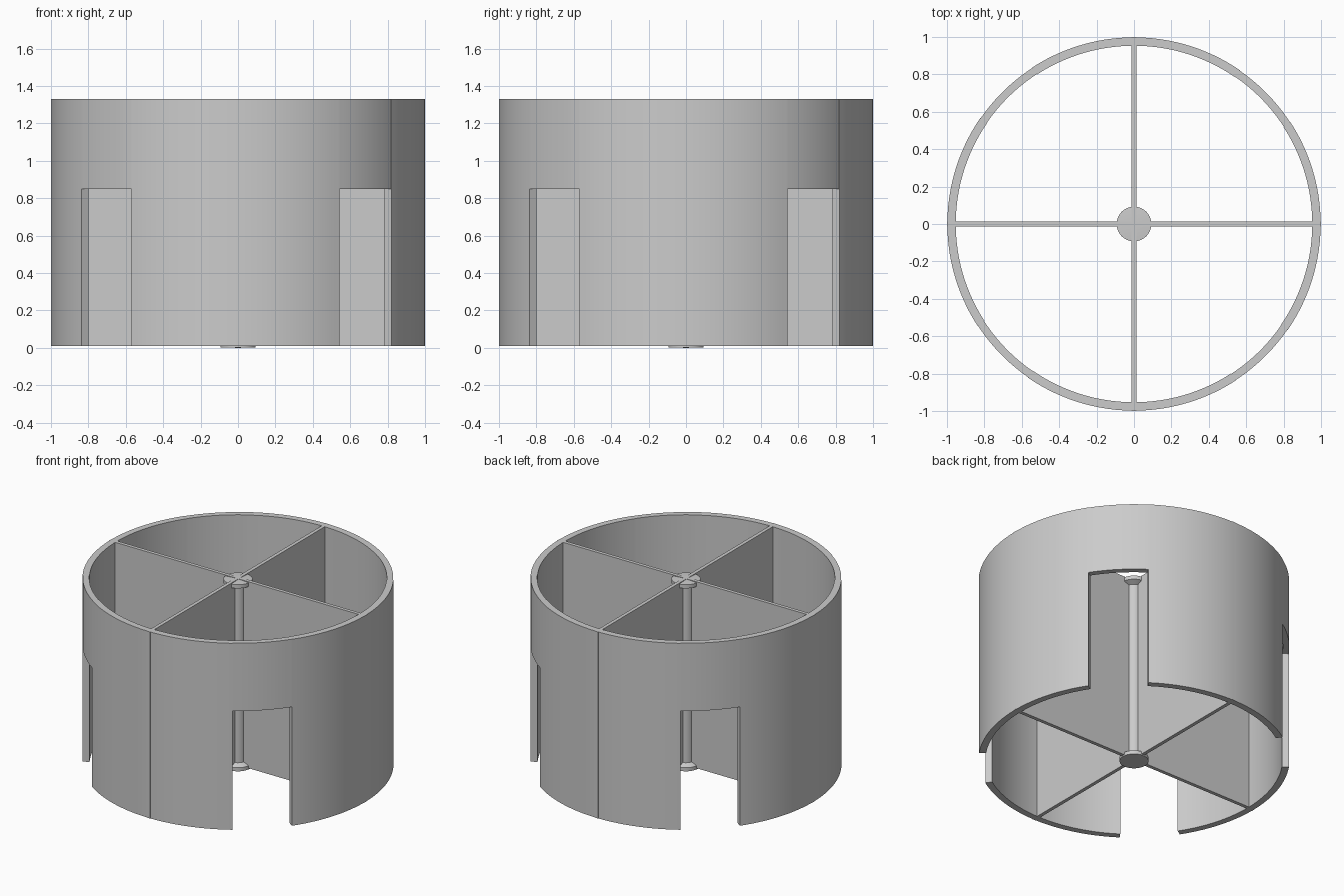
import bpy, bmesh
from math import radians, cos, sin, pi

old = bpy.data.objects.get("Cube")
if old:
    bpy.data.objects.remove(old, do_unlink=True)

# One plain grey for every part
grey = bpy.data.materials.new("light_grey")
grey.use_nodes = True
colour = (0.6, 0.6, 0.6, 1)
grey.diffuse_color = colour
grey.node_tree.nodes["Principled BSDF"].inputs["Base Color"].default_value = colour

BOTTOM, TOP, BAND_BOTTOM = 0.01, 1.33, 0.85
SLOT_CENTRE, SLOT_HALF = 44.1, 11.2


def finish(name, bm):
    bmesh.ops.recalc_face_normals(bm, faces=bm.faces)
    mesh = bpy.data.meshes.new(name)
    bm.to_mesh(mesh)
    bm.free()
    mesh.materials.append(grey)
    obj = bpy.data.objects.new(name, mesh)
    bpy.context.collection.objects.link(obj)
    bpy.ops.object.select_all(action='DESELECT')
    obj.select_set(True)
    bpy.context.view_layer.objects.active = obj
    bpy.ops.object.shade_smooth_by_angle(angle=radians(30))
    return obj


def curved_wall(name, start, end, r_in, r_out, z0, z1, steps):
    """Thick cylindrical wall between two angles in degrees."""
    bm = bmesh.new()
    rings = []
    for i in range(steps + 1):
        a = radians(start + (end - start) * i / steps)
        rings.append([bm.verts.new((r * cos(a), r * sin(a), z))
                      for r, z in ((r_in, z0), (r_out, z0), (r_out, z1), (r_in, z1))])
    for p, q in zip(rings, rings[1:]):
        for k in range(4):
            n = (k + 1) % 4
            bm.faces.new((p[k], p[n], q[n], q[k]))
    bm.faces.new(rings[0])
    bm.faces.new(rings[-1])
    return finish(name, bm)


# Tall wall panels alternate with short bands above the open slots
for i, side in enumerate(("back_left", "back_right", "front_right", "front_left")):
    c = SLOT_CENTRE + 90 * i
    curved_wall("slot_band_" + side, c - SLOT_HALF, c + SLOT_HALF,
                0.955, 0.996, BAND_BOTTOM, TOP, 10)
for i, side in enumerate(("back", "right", "front", "left")):
    c = SLOT_CENTRE + 90 * i
    curved_wall("wall_panel_" + side, c + SLOT_HALF, c + 90 - SLOT_HALF,
                0.953, 0.998, BOTTOM, TOP, 28)


# Crossed dividing vanes, their ends just showing through the wall
def vane(name, size):
    bm = bmesh.new()
    bmesh.ops.create_cube(bm, size=1)
    for v in bm.verts:
        v.co.x *= size[0]
        v.co.y *= size[1]
        v.co.z = BOTTOM if v.co.z < 0 else TOP
    return finish(name, bm)


vane("vane_side_to_side", (2, 0.025))
vane("vane_front_to_back", (0.025, 2))

# Central post with a flared cap at each end
profile = [(0, 0), (0.093, 0.002), (0.093, 0.028), (0.055, 0.045),
           (0.055, 1.28), (0.093, 1.297), (0.093, 1.323), (0, TOP)]
bm = bmesh.new()
verts = [bm.verts.new((r, 0, z)) for r, z in profile]
edges = [bm.edges.new(pair) for pair in zip(verts, verts[1:])]
bmesh.ops.spin(bm, geom=verts + edges, cent=(0, 0, 0), axis=(0, 0, 1),
               angle=2 * pi, steps=32)
bmesh.ops.remove_doubles(bm, verts=bm.verts, dist=0.0005)
finish("centre_post", bm)
